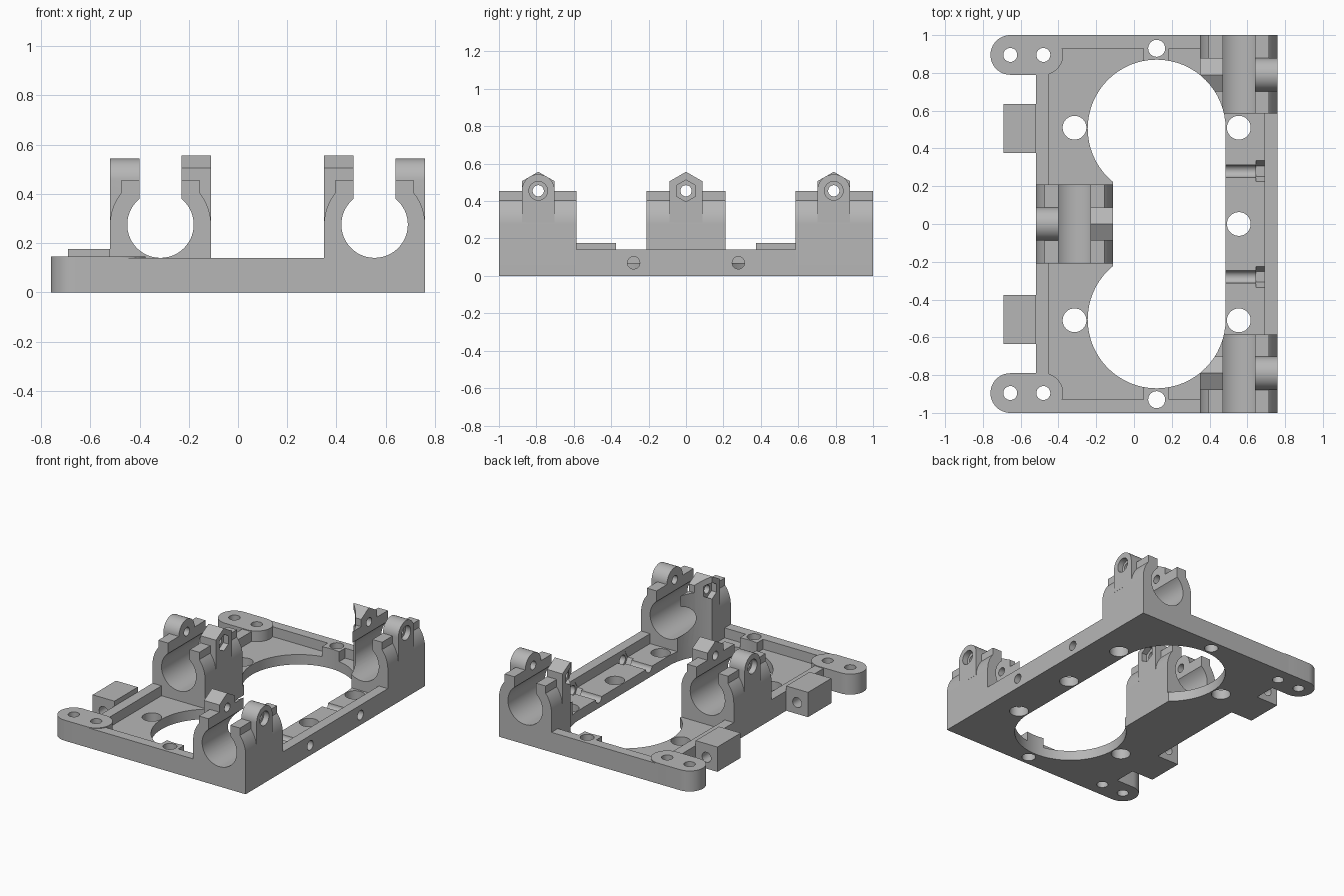
import bpy, bmesh
from math import cos, sin, radians, acos, degrees

cube = bpy.data.objects.get("Cube")
if cube:
    bpy.data.objects.remove(cube, do_unlink=True)

# Single material
grey = bpy.data.materials.new("light_grey")
grey.use_nodes = True
colour = (0.47, 0.47, 0.47, 1)
grey.diffuse_color = colour
for node in grey.node_tree.nodes:
    if node.type == 'BSDF_PRINCIPLED':
        node.inputs["Base Color"].default_value = colour


def arc(cx, cy, r, start=0, end=360, n=48):
    """Points on an arc; a full circle leaves out the repeated last point."""
    count = n if abs(end - start) >= 360 else n + 1
    steps = [radians(start + (end - start) * i / n) for i in range(count)]
    return [(cx + r * cos(a), cy + r * sin(a)) for a in steps]


def rect(x0, x1, y0, y1):
    return [(x0, y0), (x1, y0), (x1, y1), (x0, y1)]


def prism(name, points, axis, lo, hi):
    """Extrude a flat profile along an axis."""
    place = {'x': lambda p, d: (d, p[0], p[1]),
             'y': lambda p, d: (p[0], d, p[1]),
             'z': lambda p, d: (p[0], p[1], d)}[axis]
    bm = bmesh.new()
    face = bm.faces.new([bm.verts.new(place(p, lo)) for p in points])
    new = bmesh.ops.extrude_face_region(bm, geom=[face])["geom"]
    for v in new:
        if isinstance(v, bmesh.types.BMVert):
            v.co["xyz".index(axis)] = hi
    bmesh.ops.recalc_face_normals(bm, faces=bm.faces)
    mesh = bpy.data.meshes.new(name)
    bm.to_mesh(mesh)
    bm.free()
    mesh.materials.append(grey)
    obj = bpy.data.objects.new(name, mesh)
    bpy.context.collection.objects.link(obj)
    return obj


def combine(obj, others, operation='DIFFERENCE'):
    """Apply booleans one by one and discard the operands."""
    for other in others:
        mod = obj.modifiers.new("boolean", 'BOOLEAN')
        mod.operation, mod.solver, mod.object = operation, 'EXACT', other
        bpy.context.view_layer.update()
        graph = bpy.context.evaluated_depsgraph_get()
        mesh = bpy.data.meshes.new_from_object(obj.evaluated_get(graph))
        obj.modifiers.clear()
        obj.data = mesh
        bpy.data.objects.remove(other, do_unlink=True)


def hole(axis, a, b, r, lo=-1, hi=1, n=32, start=0):
    return prism("cutter", arc(a, b, r, start, start + 360, n), axis, lo, hi)


TOP, FLOOR = 0.14, 0.07
OPEN_X, OPEN_Y, OPEN_R = 0.12, 0.505, 0.365


def opening():
    """Central window: two circles joined by a rectangle."""
    return [hole('z', OPEN_X, OPEN_Y * s, OPEN_R, n=64) for s in (-1, 1)] + [
        prism("cutter", rect(-0.11, OPEN_X + OPEN_R, -OPEN_Y, OPEN_Y), 'z', -1, 1)]


def ear_outline(s):
    y = 0.895 * s
    return arc(-0.655, y, 0.105, 90, 270, 24) + arc(-0.48, y, 0.105, -90, 90, 24)


# Bearing blocks: x centre, y range, lug y, side of the round lug
blocks = [("middle", -0.315, -0.21, 0.21, 0.0, -1),
          ("front", 0.555, -1.0, -0.585, -0.79, 1),
          ("back", 0.555, 0.585, 1.0, 0.79, 1)]
HALF, ARM, SLOT, BORE, BORE_Z, LUG_Z = 0.205, 0.16, 0.085, 0.135, 0.275, 0.455
parts = []

# Frame with a recessed floor
frame = prism("frame", rect(-0.52, 0.76, -1, 1), 'z', 0, TOP)
pocket = prism("pocket", rect(-0.45, 0.69, -0.93, 0.93), 'z', FLOOR, 0.3)
combine(pocket, [prism("boss", rect(0.05, 0.185, *sorted((0.8 * s, s))), 'z', 0, 0.5)
                 for s in (-1, 1)])
cutters = [pocket] + opening()
for _, cx, y0, y1, _, _ in blocks:
    x0 = cx - HALF - (0.1 if cx < 0 else 0)
    x1 = cx + HALF + (0.1 if cx > 0 else 0)
    cutters.append(prism("footprint", rect(x0, x1, y0, y1 if y1 < 1 else 1.1), 'z', -0.1, 0.3))
for s in (-1, 1):
    cutters += [prism("footprint", ear_outline(s), 'z', -0.1, 0.3),
                hole('z', -0.315, 0.51 * s, 0.063),
                hole('z', 0.555, 0.51 * s, 0.063),
                hole('z', OPEN_X, 0.93 * s, 0.045),
                # side screw channel and its nut slot
                hole('x', 0.28 * s, FLOOR, 0.033, 0.4, 0.9),
                hole('x', 0.28 * s, FLOOR, 0.056, 0.645, 0.692, 6)]
cutters.append(hole('z', 0.555, 0, 0.063))
combine(frame, cutters)
parts.append(frame)

# Mounting ears and drilled side tabs
for s, label in ((-1, "front"), (1, "back")):
    ear = prism(label + "_ear", ear_outline(s), 'z', 0, 0.145)
    combine(ear, [hole('z', x, 0.895 * s, 0.037) for x in (-0.655, -0.48)])
    tab = prism(label + "_side_tab",
                rect(-0.69, -0.52, *sorted((0.375 * s, 0.635 * s))), 'z', 0, 0.175)
    combine(tab, [hole('y', -0.605, 0.08, 0.035)])
    parts += [ear, tab]

# Bearing blocks with clamp lugs
shoulder = degrees(acos(ARM / HALF))
for label, cx, y0, y1, ly, side in blocks:
    outline = ([(cx - HALF, 0), (cx + HALF, 0)]
               + arc(cx, BORE_Z, HALF, 0, shoulder, 10)
               + [(cx + ARM, LUG_Z), (cx - ARM, LUG_Z)]
               + arc(cx, BORE_Z, HALF, 180 - shoulder, 180, 10))
    block = prism(label + "_bearing_block", outline, 'y', y0, y1)

    w, low = 0.088, 0.285
    round_top = [(ly - w, low), (ly + w, low)] + arc(ly, LUG_Z, w, 0, 180, 24)
    hex_top = [(ly - w, low), (ly + w, low)] + arc(ly, LUG_Z, w / cos(radians(30)), 30, 150, 2)
    for sx, shape in ((side, round_top), (-side, hex_top)):
        lo, hi = sorted((cx + sx * 0.05, cx + sx * HALF))
        combine(block, [prism("lug", shape, 'x', lo, hi)], 'UNION')

    # bore, clamp slot, bolt hole, bolt head recess and nut trap
    mouth = degrees(acos(SLOT / BORE))
    keyhole = (arc(cx, BORE_Z, BORE, mouth, -180 - mouth, 56)
               + [(cx - SLOT, 0.8), (cx + SLOT, 0.8)])
    cuts = [prism("cutter", keyhole, 'y', -1.2, 1.2),
            hole('x', ly, LUG_Z, 0.03, cx - 0.4, cx + 0.4)]
    for sx, r, n in ((side, 0.05, 32), (-side, 0.058, 6)):
        lo, hi = sorted((cx + sx * 0.165, cx + sx * 0.3))
        cuts.append(hole('x', ly, LUG_Z, r, lo, hi, n, 30))
    if label != "middle":
        cuts += opening()
    combine(block, cuts)
    parts.append(block)

# Smooth curved walls, keep edges sharp
bpy.ops.object.select_all(action='DESELECT')
for obj in parts:
    obj.select_set(True)
bpy.context.view_layer.objects.active = frame
bpy.ops.object.shade_smooth_by_angle(angle=radians(25))
